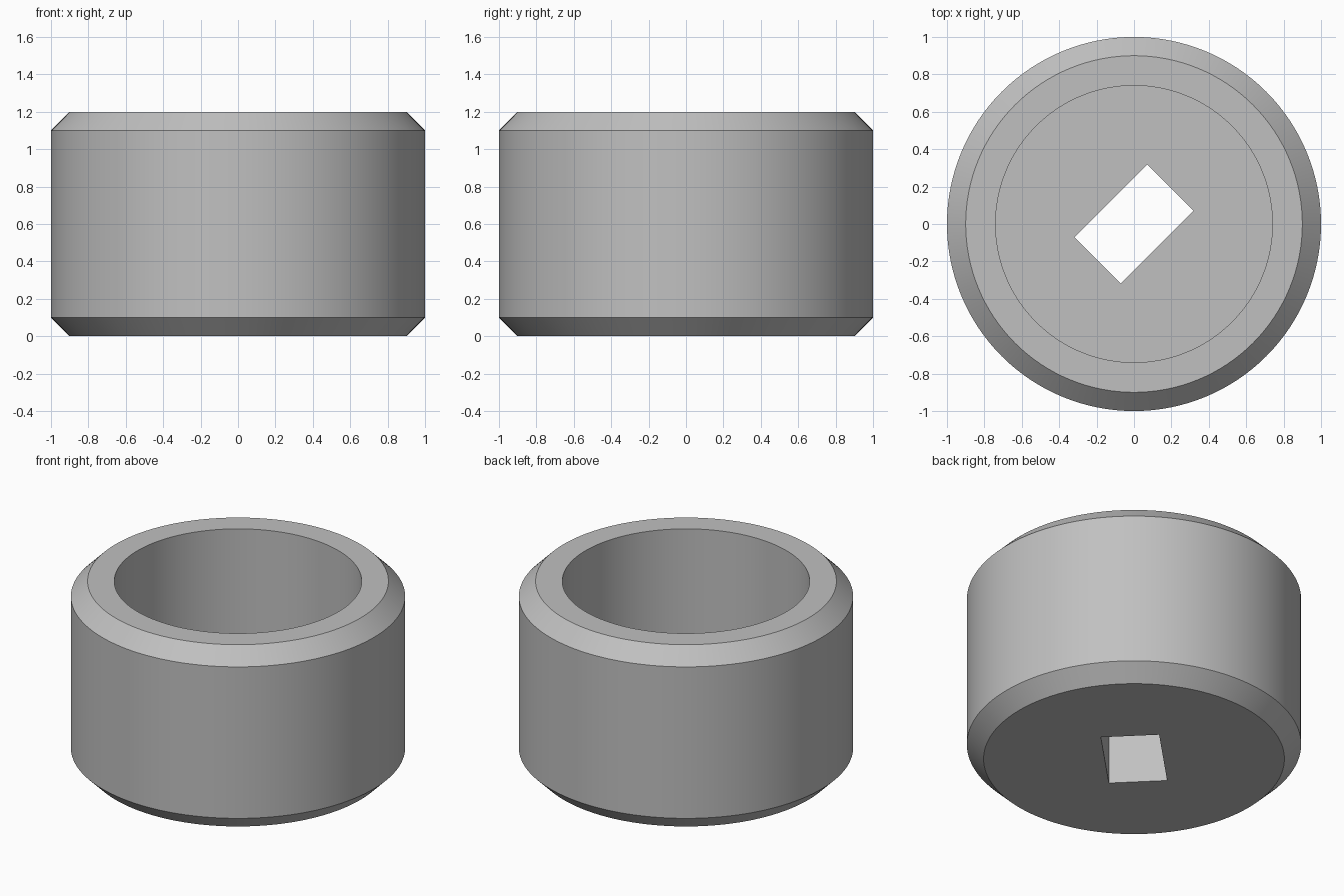
import bpy, bmesh, math
from mathutils import Matrix

SEGMENTS = 128

if "Cube" in bpy.data.objects:
    bpy.data.objects.remove(bpy.data.objects["Cube"], do_unlink=True)

# Single plain grey
grey = bpy.data.materials.new("plain_grey")
grey.use_nodes = True
colour = (0.53, 0.53, 0.53, 1)
grey.diffuse_color = colour
grey.node_tree.nodes["Principled BSDF"].inputs["Base Color"].default_value = colour


def add_object(name, bm):
    mesh = bpy.data.meshes.new(name)
    bmesh.ops.recalc_face_normals(bm, faces=bm.faces)
    bm.to_mesh(mesh)
    bm.free()
    mesh.materials.append(grey)
    obj = bpy.data.objects.new(name, mesh)
    bpy.context.collection.objects.link(obj)
    return obj


# Chamfered body with a round blind bore, as a revolved (radius, height) profile
profile = [(0.9, 0), (1, 0.1), (1, 1.1), (0.9, 1.2), (0.74, 1.2), (0.74, 0.4)]
bm = bmesh.new()
rings = []
for r, z in profile:
    ring = bmesh.ops.create_circle(bm, segments=SEGMENTS, radius=r,
                                   matrix=Matrix.Translation((0, 0, z)))
    rings.append(ring["verts"])
for low, high in zip(rings, rings[1:]):
    for i in range(SEGMENTS):
        j = (i + 1) % SEGMENTS
        bm.faces.new((low[i], low[j], high[j], high[i]))
bm.faces.new(rings[0])
bm.faces.new(rings[-1])
body = add_object("cup_body", bm)

# Diagonal rectangular slot through the floor
bm = bmesh.new()
bmesh.ops.create_cube(bm, size=1, matrix=Matrix.Rotation(math.radians(45), 4, "Z")
                      @ Matrix.Diagonal((0.55, 0.35, 2, 1)))
cutter = add_object("slot_cutter", bm)
cutter.hide_render = True

cut = body.modifiers.new("floor_slot", "BOOLEAN")
cut.operation = "DIFFERENCE"
cut.solver = "EXACT"
cut.object = cutter

bpy.ops.object.select_all(action="DESELECT")
body.select_set(True)
bpy.context.view_layer.objects.active = body
bpy.ops.object.modifier_apply(modifier=cut.name)
bpy.data.objects.remove(cutter, do_unlink=True)
bpy.ops.object.shade_smooth_by_angle(angle=math.radians(30))
